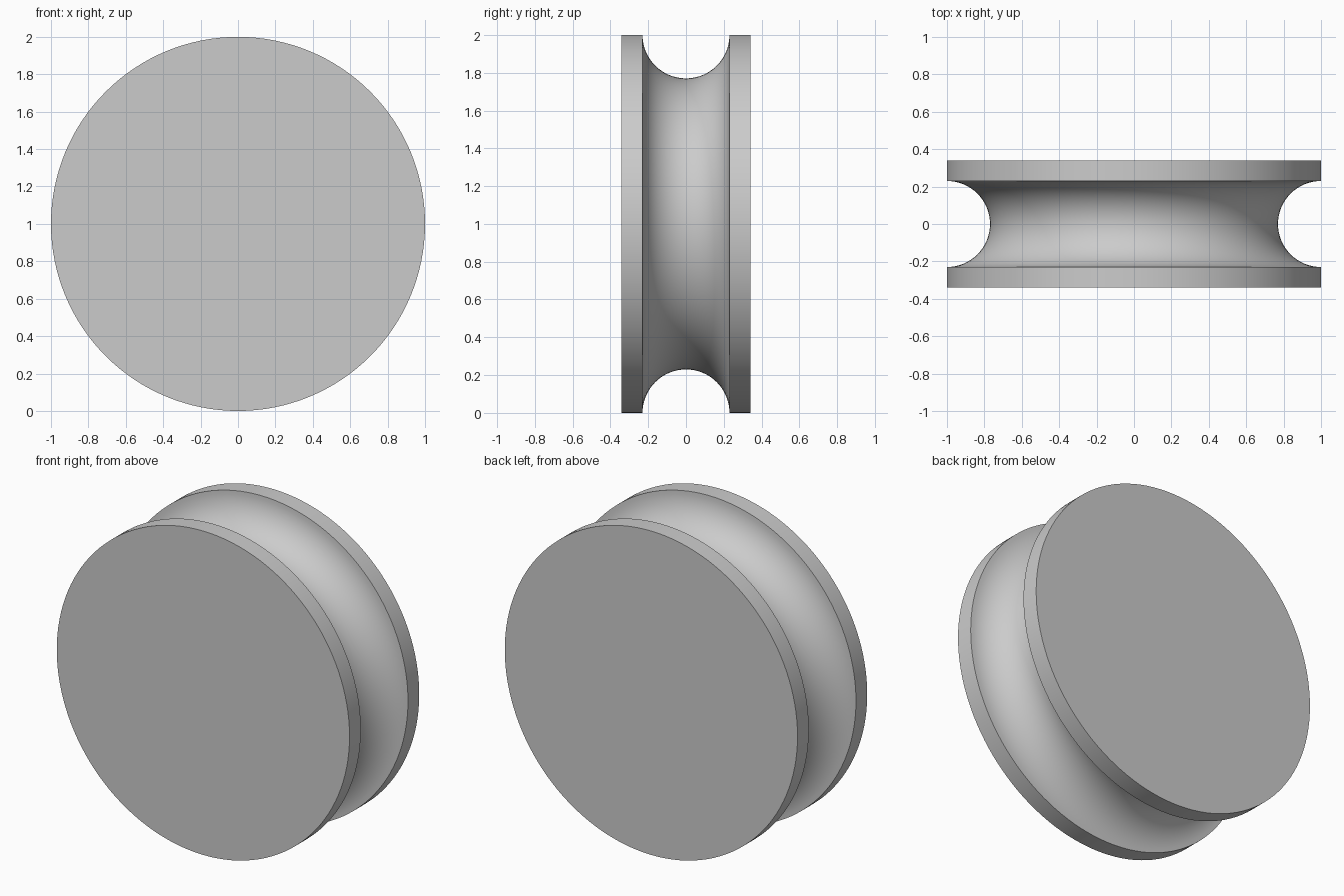
import bpy
import bmesh
import math
from mathutils import Matrix, Vector

SEGMENTS = 128
ARC_STEPS = 32
RADIUS = 1.0
HALF_WIDTH = 0.34
GROOVE = 0.23

cube = bpy.data.objects.get("Cube")
if cube:
    bpy.data.objects.remove(cube, do_unlink=True)

grey = bpy.data.materials.new("light grey")
grey.use_nodes = True
colour = (0.6, 0.6, 0.6, 1.0)
grey.diffuse_color = colour
grey.node_tree.nodes["Principled BSDF"].inputs["Base Color"].default_value = colour

# Half section: flat rims either side of a semicircular groove
profile = [(0, -HALF_WIDTH), (RADIUS, -HALF_WIDTH)]
for i in range(ARC_STEPS + 1):
    a = math.pi * i / ARC_STEPS
    profile.append((RADIUS - GROOVE * math.sin(a), -GROOVE * math.cos(a)))
profile += [(RADIUS, HALF_WIDTH), (0, HALF_WIDTH)]

# Spin the section about the wheel's axle, which runs along y
bm = bmesh.new()
verts = [bm.verts.new((r, y, 0)) for r, y in profile]
edges = [bm.edges.new(pair) for pair in zip(verts, verts[1:])]
bmesh.ops.spin(bm, geom=verts + edges, cent=(0, 0, 0), axis=(0, 1, 0),
               angle=2 * math.pi, steps=SEGMENTS, use_merge=True)
bmesh.ops.remove_doubles(bm, verts=bm.verts[:], dist=0.0001)
bmesh.ops.recalc_face_normals(bm, faces=bm.faces[:])
bmesh.ops.transform(bm, matrix=Matrix.Translation(Vector((0, 0, RADIUS))),
                    verts=bm.verts[:])

mesh = bpy.data.meshes.new("grooved_wheel")
bm.to_mesh(mesh)
bm.free()
mesh.materials.append(grey)
wheel = bpy.data.objects.new("grooved_wheel", mesh)
bpy.context.collection.objects.link(wheel)

# Smooth curves with crisp rim edges
bpy.ops.object.select_all(action="DESELECT")
wheel.select_set(True)
bpy.context.view_layer.objects.active = wheel
bpy.ops.object.shade_smooth_by_angle(angle=math.radians(30))
